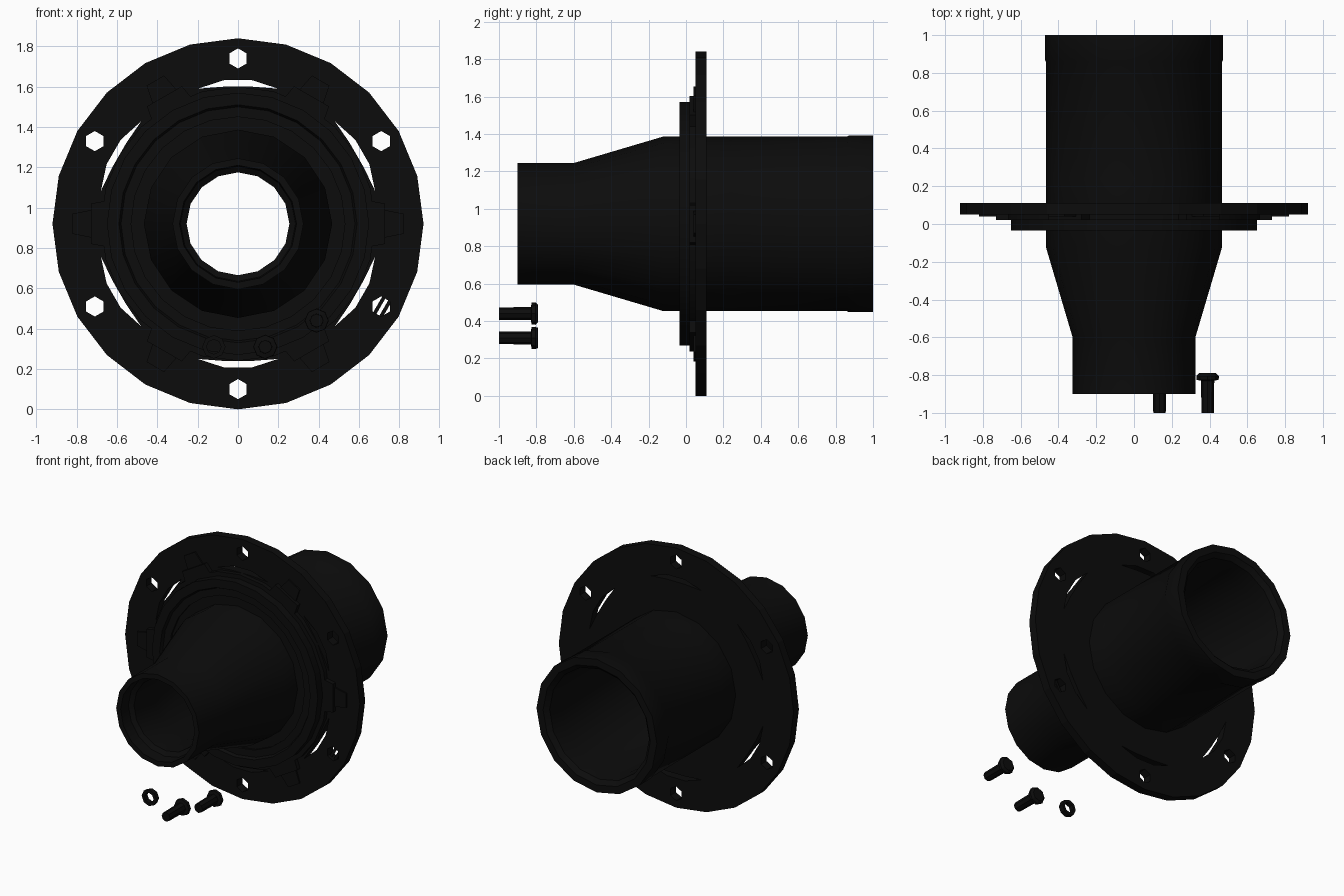
import bpy, bmesh, math

cube = bpy.data.objects.get("Cube")
if cube:
    bpy.data.objects.remove(cube)

AXIS_Z = 0.92
black = bpy.data.materials.new("black rubber")
black.use_nodes = True
colour = (0.0035, 0.0035, 0.0035, 1)
black.diffuse_color = colour
bsdf = next(n for n in black.node_tree.nodes if n.type == 'BSDF_PRINCIPLED')
bsdf.inputs["Base Color"].default_value = colour
bsdf.inputs["Roughness"].default_value = 0.9


def finish(name, bm):
    bmesh.ops.recalc_face_normals(bm, faces=bm.faces[:])
    mesh = bpy.data.meshes.new(name)
    bm.to_mesh(mesh)
    bm.free()
    mesh.materials.append(black)
    obj = bpy.data.objects.new(name, mesh)
    bpy.context.collection.objects.link(obj)
    return obj


def revolve(name, profile, sides, x=0, z=AXIS_Z, closed=True):
    """Spin (y, radius) points about a line along y; open profiles get end caps."""
    bm = bmesh.new()
    rings = []
    for y, r in profile:
        angles = [math.tau * i / sides for i in range(sides)]
        rings.append([bm.verts.new((x + r * math.cos(a), y, z + r * math.sin(a)))
                      for a in angles])
    pairs = list(zip(rings, rings[1:]))
    if closed:
        pairs.append((rings[-1], rings[0]))
    else:
        bm.faces.new(rings[0])
        bm.faces.new(rings[-1])
    for a, b in pairs:
        for i in range(sides):
            j = (i + 1) % sides
            bm.faces.new((a[i], a[j], b[j], b[i]))
    return finish(name, bm)


def prism(bm, points, y0, y1, angle):
    """Extrude a (tangent, radius) outline along y, turned to an angle on the flange."""
    c, s = math.cos(angle), math.sin(angle)
    ends = [[bm.verts.new((r * c - t * s, y, AXIS_Z + r * s + t * c)) for t, r in points]
            for y in (y0, y1)]
    bm.faces.new(ends[0])
    bm.faces.new(ends[1])
    for i in range(len(points)):
        j = (i + 1) % len(points)
        bm.faces.new((ends[0][i], ends[0][j], ends[1][j], ends[1][i]))


# Hollow tapered sleeve
sleeve = revolve("tapered_sleeve", [
    (-0.90, 0.325), (-0.60, 0.325), (-0.12, 0.467), (0.24, 0.467), (0.86, 0.467),
    (0.87, 0.472), (1.0, 0.472), (1.0, 0.42), (0.97, 0.39), (0.86, 0.38),
    (-0.10, 0.38), (-0.58, 0.255), (-0.80, 0.255), (-0.82, 0.285), (-0.90, 0.29)], 16)

# Flange plate with bolt holes and curved slots
flange = revolve("flange_plate", [(0.05, 0.44), (0.05, 0.92), (0.11, 0.92), (0.11, 0.44)], 24)
hexagon = [(0.05 * math.sin(k * math.pi / 3), 0.82 + 0.05 * math.cos(k * math.pi / 3))
           for k in range(6)]
slot = [(-0.2, 0.67), (-0.07, 0.712), (0.07, 0.712), (0.2, 0.67), (0.07, 0.68), (-0.07, 0.68)]
bm = bmesh.new()
for k in range(6):
    for outline in (hexagon, slot):
        prism(bm, outline, -0.1, 0.3, math.radians(30 + 60 * k))
cutter = finish("flange_cutter", bm)
cutter.hide_render = True
cut = flange.modifiers.new("holes", 'BOOLEAN')
cut.operation = 'DIFFERENCE'
cut.solver = 'EXACT'
cut.object = cutter
bpy.context.view_layer.objects.active = flange
bpy.ops.object.modifier_apply(modifier=cut.name)
bpy.data.objects.remove(cutter)

# Stepped clamp ring in front of the flange
clamp = revolve("clamp_ring", [
    (0.055, 0.44), (0.0, 0.44), (0.0, 0.53), (-0.015, 0.53), (-0.015, 0.58),
    (-0.035, 0.59), (-0.035, 0.65), (0.02, 0.65), (0.02, 0.68), (0.055, 0.68)], 24)

# Tabs joining the clamp ring to the flange between the slots
bm = bmesh.new()
for k in range(6):
    prism(bm, [(-0.12, 0.62), (-0.1, 0.73), (0.1, 0.73), (0.12, 0.62)],
          0.02, 0.055, math.radians(60 * k))
    prism(bm, [(-0.07, 0.72), (-0.05, 0.82), (0.05, 0.82), (0.07, 0.72)],
          0.04, 0.055, math.radians(60 * k))
finish("clamp_tabs", bm)

# Loose bolts and a washer beneath the front end
for name, x, z in (("outer_bolt", 0.39, 0.44), ("inner_bolt", 0.135, 0.31)):
    revolve(name, [(-1.0, 0.033), (-0.83, 0.035), (-0.825, 0.058),
                   (-0.805, 0.06), (-0.79, 0.045)], 8, x, z, closed=False)
revolve("loose_washer", [(-0.825, 0.036), (-0.825, 0.058), (-0.79, 0.055), (-0.79, 0.036)],
        8, -0.12, 0.31)

# Retaining strips across one bolt hole
bm = bmesh.new()
for r in (0.80, 0.835):
    prism(bm, [(-0.06, r), (-0.06, r + 0.018), (0.06, r + 0.018), (0.06, r)],
          0.07, 0.08, math.radians(-30))
finish("hole_strips", bm)

# Smooth the rounded bodies, keeping creases sharp
bpy.ops.object.select_all(action='DESELECT')
for obj in (sleeve, clamp):
    obj.select_set(True)
bpy.context.view_layer.objects.active = sleeve
bpy.ops.object.shade_smooth_by_angle(angle=math.radians(30))
